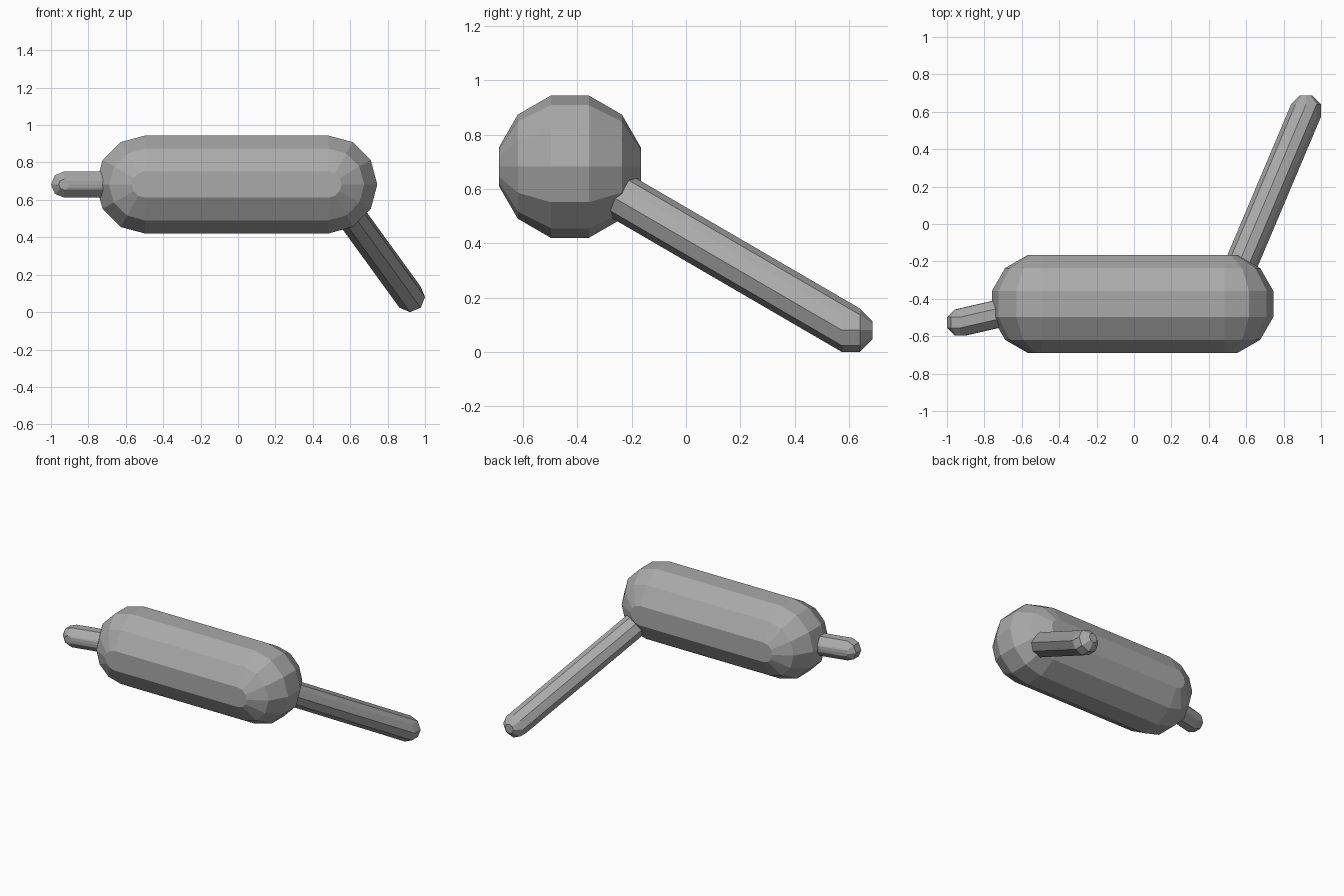
import bpy, bmesh, math

if "Cube" in bpy.data.objects:
    bpy.data.objects.remove(bpy.data.objects["Cube"])

GREY = bpy.data.materials.new("mid_grey")
GREY.diffuse_color = (0.4, 0.4, 0.4, 1)
GREY.use_nodes = True
GREY.node_tree.nodes["Principled BSDF"].inputs["Base Color"].default_value = GREY.diffuse_color


def ball_points(center, radius, sides):
    """Rings of a faceted ball with flat poles along y."""
    cx, cy, cz = center
    for i in range(sides // 2):
        lat = math.pi * (i + 0.5) / (sides // 2)
        ring, y = radius * math.sin(lat), radius * math.cos(lat)
        for j in range(sides):
            a = 2 * math.pi * j / sides
            yield (cx + ring * math.cos(a), cy + y, cz + ring * math.sin(a))


def capsule(name, start, end, radius, sides):
    """Convex skin stretched over two faceted balls."""
    bm = bmesh.new()
    for c in (start, end):
        for p in ball_points(c, radius, sides):
            bm.verts.new(p)
    res = bmesh.ops.convex_hull(bm, input=bm.verts[:])
    inside = {v for v in res["geom_interior"] + res["geom_unused"]
              if isinstance(v, bmesh.types.BMVert)}
    bmesh.ops.delete(bm, geom=list(inside), context='VERTS')
    bmesh.ops.dissolve_limit(bm, angle_limit=math.radians(0.5),
                             verts=bm.verts[:], edges=bm.edges[:])
    bmesh.ops.recalc_face_normals(bm, faces=bm.faces[:])
    me = bpy.data.meshes.new(name)
    bm.to_mesh(me)
    bm.free()
    me.materials.append(GREY)
    ob = bpy.data.objects.new(name, me)
    bpy.context.collection.objects.link(ob)
    return ob


LEFT = (-0.4975, -0.4275, 0.682)
RIGHT = (0.483, -0.4275, 0.682)

# thick horizontal body
capsule("body", LEFT, RIGHT, 0.271, 12)
# long arm running back and down to the ground
capsule("long_arm", RIGHT, (0.92, 0.607, 0.08), 0.0866, 8)
# short stub on the left end
capsule("short_stub", LEFT, (-0.93, -0.527, 0.682), 0.0755, 8)
